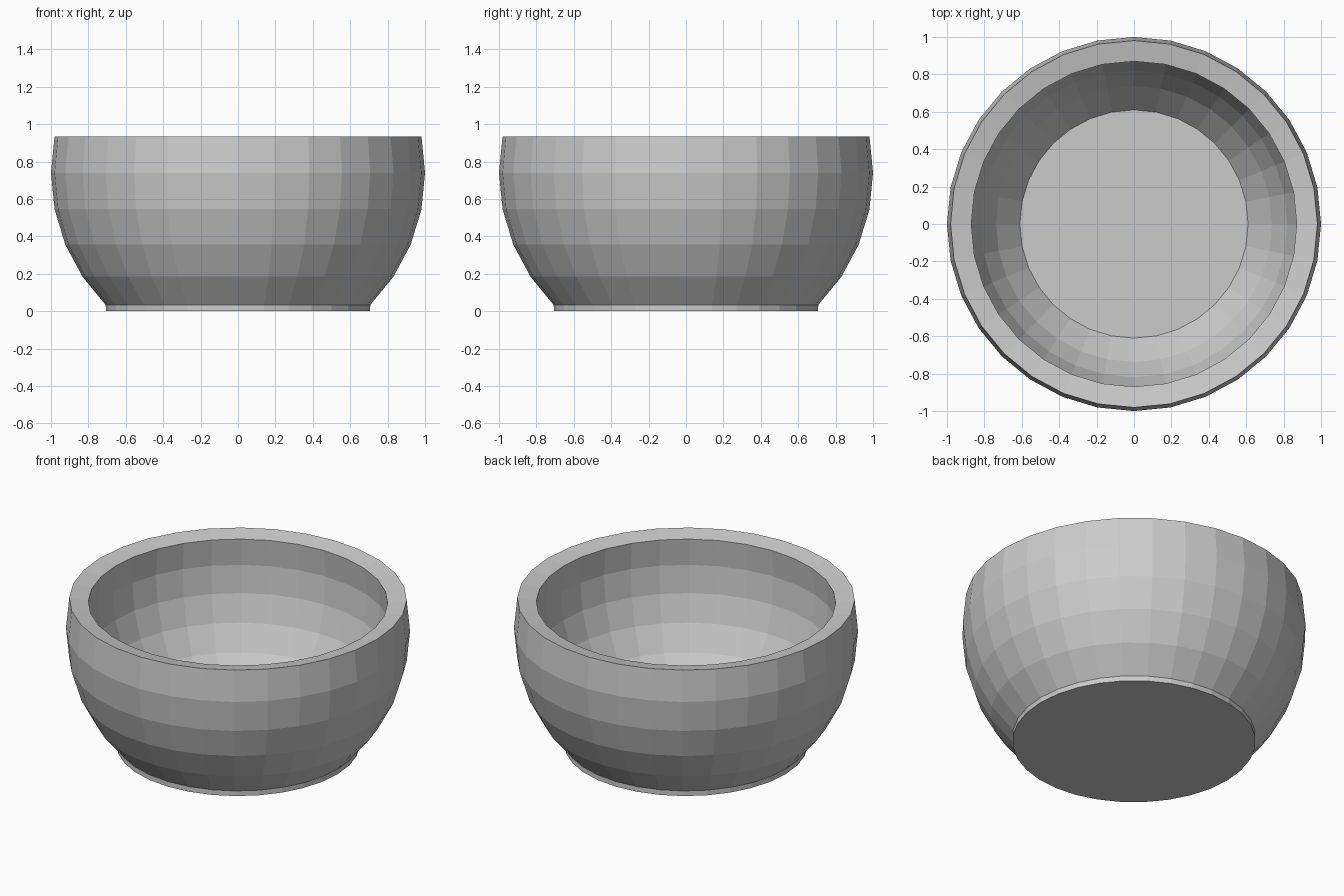
import bpy, bmesh
from math import sin, cos, pi, radians

if "Cube" in bpy.data.objects:
    bpy.data.objects.remove(bpy.data.objects["Cube"])

SEGMENTS = 32
CENTRE_Z = 0.74          # height of the widest ring
WALL = 0.113             # wall thickness
STEP = 11.25             # degrees between rings


def arc(radius, first, last):
    """Points (r, z) on a sphere profile, by ring number above the widest ring."""
    d = 1 if last > first else -1
    return [(radius * cos(radians(i * STEP)), CENTRE_Z + radius * sin(radians(i * STEP)))
            for i in range(first, last + d, d)]


def lathe(name, profile):
    """Revolve an (r, z) profile about z and cap both ends."""
    bm = bmesh.new()
    rings = [[bm.verts.new((r * cos(2 * pi * k / SEGMENTS), r * sin(2 * pi * k / SEGMENTS), z))
              for k in range(SEGMENTS)] for r, z in profile]
    for a, b in zip(rings, rings[1:]):
        for k in range(SEGMENTS):
            n = (k + 1) % SEGMENTS
            bm.faces.new((a[k], a[n], b[n], b[k]))
    bm.faces.new(rings[0][::-1])
    bm.faces.new(rings[-1])
    bmesh.ops.recalc_face_normals(bm, faces=bm.faces)
    mesh = bpy.data.meshes.new(name)
    bm.to_mesh(mesh)
    bm.free()
    obj = bpy.data.objects.new(name, mesh)
    bpy.context.collection.objects.link(obj)
    return obj


# Bowl: short foot, rounded outer wall, rim, inner wall, flat floor
foot = [(0.707, 0.0)]
outer = arc(1.0, -4, 1)
inner = arc(1.0 - WALL, 1, -3)
floor = [(0.61, 0.09)]
lathe("bowl", foot + outer + inner + floor)
